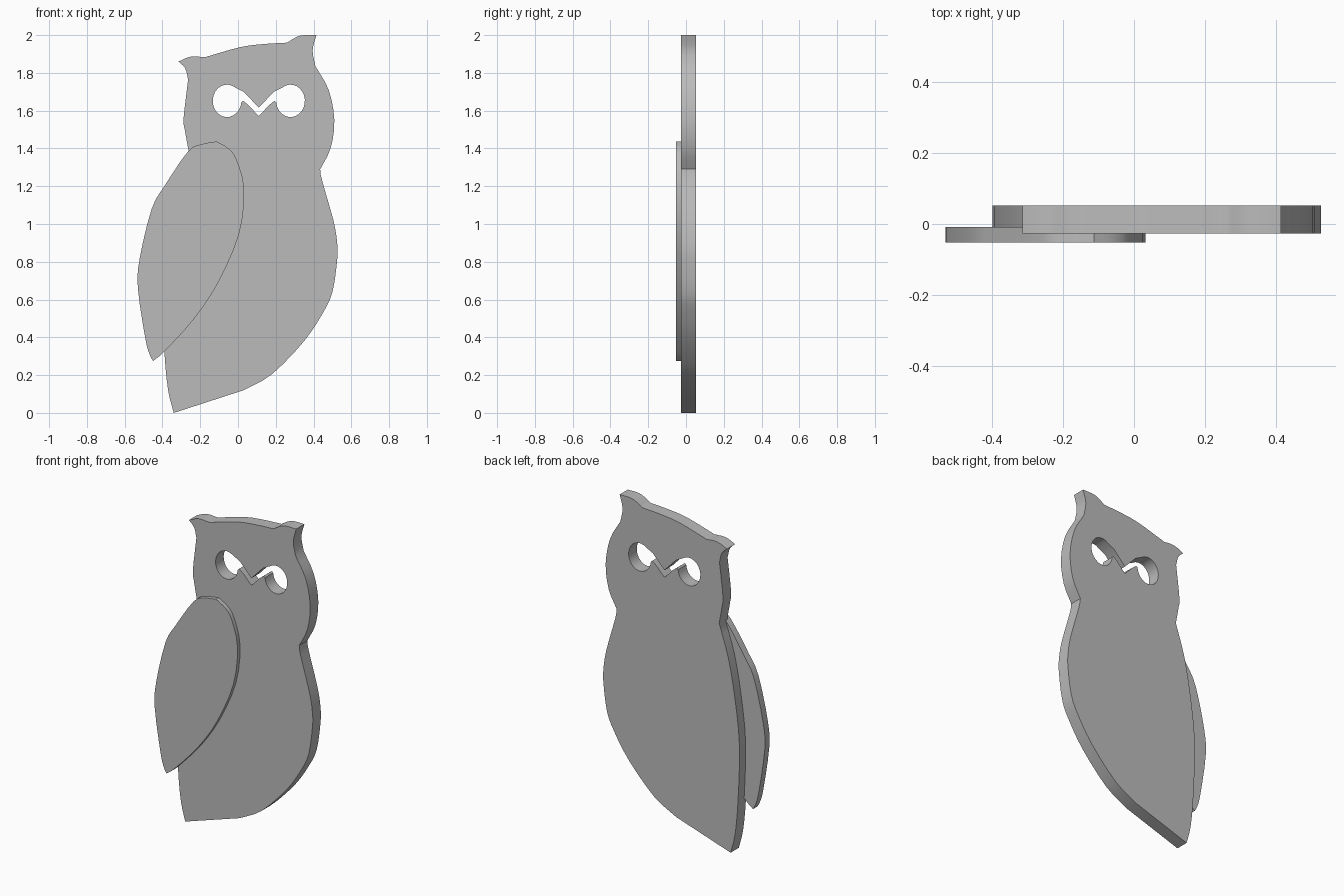
import bpy
import bmesh
from math import cos, sin, radians
from mathutils import Vector

if "Cube" in bpy.data.objects:
    bpy.data.objects.remove(bpy.data.objects["Cube"], do_unlink=True)

# Single flat colour
grey = bpy.data.materials.new("plain grey")
grey.use_nodes = True
grey.diffuse_color = (0.5, 0.5, 0.5, 1)
grey.node_tree.nodes["Principled BSDF"].inputs["Base Color"].default_value = grey.diffuse_color


def spline(points, steps=3):
    """Smooth open run through the points; the last point is left to the next run."""
    pts = [Vector(p) for p in points]
    pts = [2 * pts[0] - pts[1]] + pts + [2 * pts[-1] - pts[-2]]
    result = []
    for a, b, c, d in zip(pts, pts[1:], pts[2:], pts[3:]):
        for i in range(steps):
            t = i / steps
            result.append(b + (c - a) * t / 2
                          + (2 * a - 5 * b + 4 * c - d) * t * t / 2
                          + (3 * b - a - 3 * c + d) * t ** 3 / 2)
    return result


def outline(runs):
    """Closed loop of smooth runs, with a sharp corner wherever two runs meet."""
    loop = []
    for run, following in zip(runs, runs[1:] + runs[:1]):
        loop += spline(run + following[:1])
    return loop


def plate(name, loops, front, back):
    """Flat board cut to the first loop, with any further loops as holes."""
    bm = bmesh.new()
    for loop in loops:
        verts = [bm.verts.new((p[0], front, p[1])) for p in loop]
        for a, b in zip(verts, verts[1:] + verts[:1]):
            bm.edges.new((a, b))
    bmesh.ops.triangle_fill(bm, edges=bm.edges[:], use_beauty=True, normal=(0, -1, 0))
    extruded = bmesh.ops.extrude_face_region(bm, geom=bm.faces[:], use_keep_orig=True)
    moved = [g for g in extruded["geom"] if isinstance(g, bmesh.types.BMVert)]
    bmesh.ops.translate(bm, verts=moved, vec=(0, back - front, 0))
    bmesh.ops.recalc_face_normals(bm, faces=bm.faces[:])
    mesh = bpy.data.meshes.new(name)
    bm.to_mesh(mesh)
    bm.free()
    mesh.materials.append(grey)
    obj = bpy.data.objects.new(name, mesh)
    bpy.context.collection.objects.link(obj)
    bpy.ops.object.select_all(action="DESELECT")
    obj.select_set(True)
    bpy.context.view_layer.objects.active = obj
    bpy.ops.object.shade_smooth_by_angle(angle=radians(30))
    return obj


# Body silhouette, run by run, starting at the tail tip
tail_edge = [(-.34, 0)]
belly = [(.03, .12), (.18, .205), (.35, .38), (.45, .53), (.5, .64),
         (.525, .81), (.525, .9), (.505, 1.02), (.445, 1.23)]
left_cheek = [(.435, 1.29), (.49, 1.4), (.51, 1.55), (.48, 1.71)]
left_ear_outside = [(.41, 1.835), (.395, 1.92)]
left_ear_top = [(.415, 2), (.35, 2), (.31, 1.99)]
crown = [(.26, 1.96), (.14, 1.953), (.01, 1.936)]
right_ear_top = [(-.175, 1.883), (-.25, 1.886)]
right_ear_outside = [(-.315, 1.86), (-.28, 1.825)]
right_cheek = [(-.264, 1.765), (-.288, 1.56), (-.282, 1.5)]
back_edge = [(-.262, 1.39), (-.325, 1.19), (-.37, .95), (-.4, .67),
             (-.39, .33), (-.37, .12)]
body_loop = outline([tail_edge, belly, left_cheek, left_ear_outside, left_ear_top,
                     crown, right_ear_top, right_ear_outside, right_cheek, back_edge])

# Joined eye opening: brow, round eye and beak for one half, then mirrored
brow = [(0, 1.616), (.037, 1.655), (.08, 1.7)]
eye = [(.168 + .076 * cos(radians(a)), 1.652 + .086 * sin(radians(a)))
       for a in range(125, -180, -15)]
beak = [(.083, 1.652), (.055, 1.63), (.03, 1.603), (0, 1.572)]
half = brow + eye + beak
mirrored = [(-x, z) for x, z in reversed(half[1:-1])]
face_centre = .11
eye_loop = [(x + face_centre, z) for x, z in half + mirrored]

# Wing silhouette, from the lower tip
wing_inside = [(-.45, .275), (-.39, .325), (-.235, .495), (-.105, .69),
               (.005, .945), (.033, 1.18), (-.007, 1.34), (-.05, 1.4)]
wing_outside = [(-.113, 1.437), (-.19, 1.423), (-.264, 1.385), (-.39, 1.2),
                (-.457, 1.08), (-.52, .82), (-.53, .66), (-.49, .39), (-.468, .31)]
wing_loop = outline([wing_inside, wing_outside])

plate("body", [body_loop, eye_loop], -.027, .052)
plate("wing", [wing_loop], -.052, -.008)
